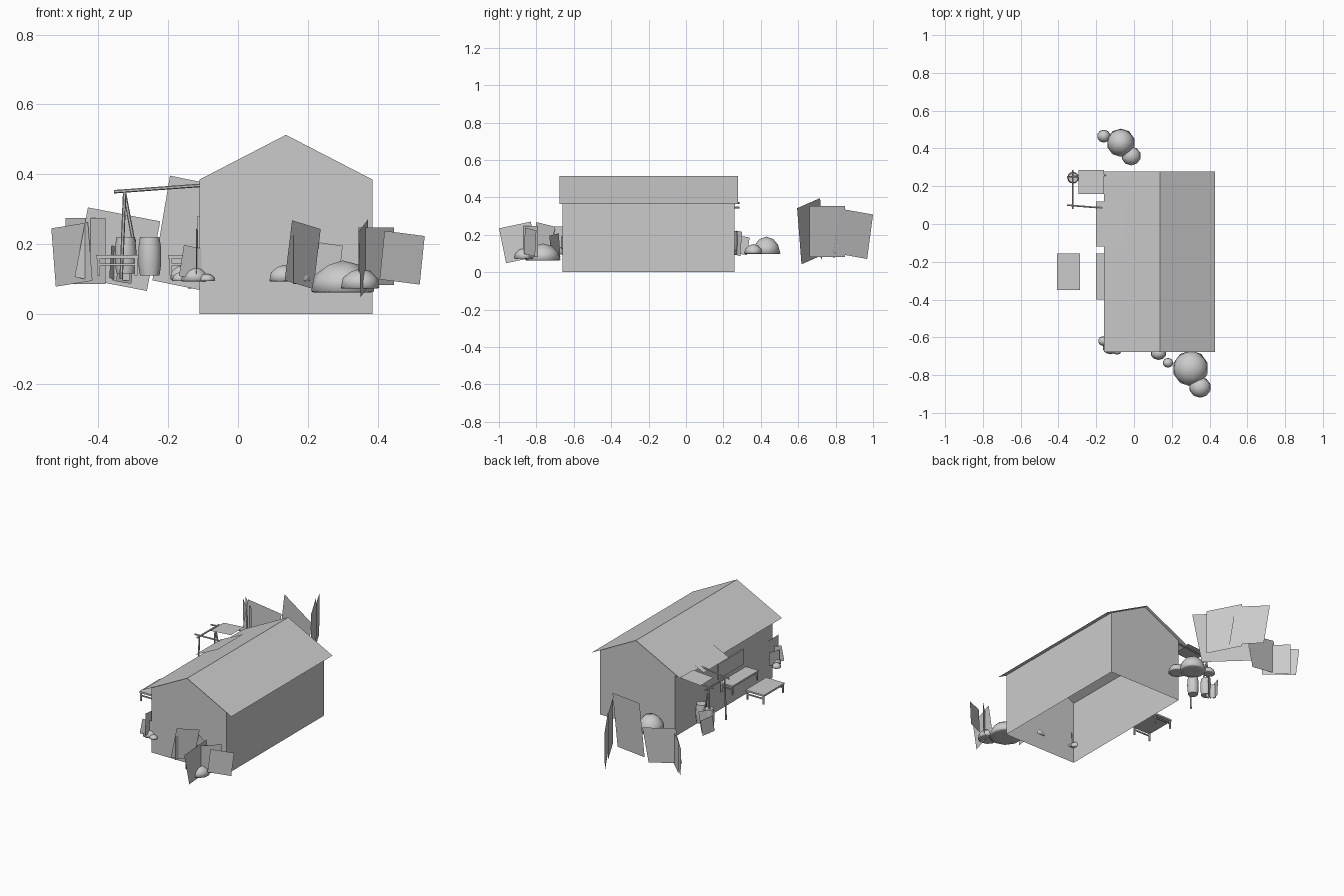
import bpy, bmesh, math
from mathutils import Vector


def mesh_obj(name, verts, faces):
    me = bpy.data.meshes.new(name)
    me.from_pydata([tuple(v) for v in verts], [], faces)
    ob = bpy.data.objects.new(name, me)
    bpy.context.collection.objects.link(ob)
    return ob


def bm_obj(name, bm, smooth=False):
    me = bpy.data.meshes.new(name)
    bm.to_mesh(me)
    bm.free()
    for p in me.polygons:
        p.use_smooth = smooth
    ob = bpy.data.objects.new(name, me)
    bpy.context.collection.objects.link(ob)
    return ob


def box(name, lo, hi):
    bm = bmesh.new()
    bmesh.ops.create_cube(bm, size=1)
    for v in bm.verts:
        v.co = Vector([l + (c + 0.5) * (h - l) for l, h, c in zip(lo, hi, v.co)])
    return bm_obj(name, bm)


def pole(name, a, b, r=0.005, sides=6):
    a, b = Vector(a), Vector(b)
    bm = bmesh.new()
    bmesh.ops.create_cone(bm, cap_ends=True, segments=sides, radius1=r, radius2=r, depth=(b - a).length)
    ob = bm_obj(name, bm)
    ob.location = (a + b) / 2
    ob.rotation_euler = (b - a).to_track_quat('Z', 'Y').to_euler()
    return ob


def card(name, p0, p1, h):
    """Upright foliage sheet hanging below its top edge p0-p1."""
    p0, p1 = Vector(p0), Vector(p1)
    u = (p1 - p0).normalized()
    down = (Vector((0, 0, -1)) - u * u.dot(Vector((0, 0, -1)))).normalized() * h
    return mesh_obj(name, [p0, p1, p1 + down, p0 + down], [(0, 1, 2, 3)])


def rock(name, x, y, z0, rx, ry, h):
    """Low-poly flat-bottomed boulder."""
    bm = bmesh.new()
    bmesh.ops.create_icosphere(bm, subdivisions=2, radius=1)
    for v in bm.verts:
        v.co = Vector((x + v.co.x * rx, y + v.co.y * ry, z0 + max(v.co.z, -0.04) * h))
    return bm_obj(name, bm, True)


def barrel(name, x, y, z0, h, r, n=12):
    prof = [(0.85, 0), (0.97, 0.25), (1, 0.5), (0.97, 0.75), (0.85, 1)]
    verts = [(x + r * k * math.cos(2 * math.pi * i / n), y + r * k * math.sin(2 * math.pi * i / n), z0 + t * h)
             for k, t in prof for i in range(n)]
    faces = [(j * n + i, j * n + (i + 1) % n, (j + 1) * n + (i + 1) % n, (j + 1) * n + i)
             for j in range(len(prof) - 1) for i in range(n)]
    faces += [tuple(reversed(range(n))), tuple(range(4 * n, 5 * n))]
    ob = mesh_obj(name, verts, faces)
    for p in ob.data.polygons:
        p.use_smooth = len(p.vertices) == 4
    return ob


def table(name, x0, x1, y0, y1, top, floor):
    box(name + "_top", (x0, y0, top - 0.01), (x1, y1, top))
    for i, x in enumerate((x0 + 0.003, x1 - 0.011)):
        for j, y in enumerate((y0 + 0.003, y1 - 0.011)):
            box(f"{name}_leg_{i}{j}", (x, y, floor), (x + 0.008, y + 0.008, top - 0.01))
    for j, y in enumerate((y0 + 0.004, y1 - 0.010)):
        box(f"{name}_rail_{j}", (x0 + 0.005, y, 0.138), (x1 - 0.005, y + 0.006, 0.145))


# House walls: open-bottomed shell with gables
xl, xr, xm, yf, yb = -0.11, 0.385, 0.1375, -0.66, 0.26
prof = [(xl, 0), (xl, 0.385), (xm, 0.513), (xr, 0.385), (xr, 0)]
mesh_obj("house_walls", [(x, y, z) for y in (yf, yb) for x, z in prof],
         [(0, 1, 2, 3, 4), (9, 8, 7, 6, 5), (0, 5, 6, 1), (3, 8, 9, 4)])

# Roof sheet
roof = [(-0.16, 0.364), (xm, 0.515), (0.43, 0.364)]
mesh_obj("roof", [(x, y, z) for y in (-0.677, 0.278) for x, z in roof], [(0, 1, 4, 3), (1, 2, 5, 4)])

# Side awning and window panel
mesh_obj("awning", [(-0.2, -0.12, 0.352), (-0.2, 0.12, 0.352), (-0.05, 0.12, 0.424), (-0.05, -0.12, 0.424)],
         [(0, 1, 2, 3)])
box("window_panel", (-0.116, -0.38, 0.19), (-0.11, -0.14, 0.28))

# Table and bench
table("table", -0.407, -0.285, -0.35, -0.155, 0.168, 0.11)
table("bench", -0.2, -0.115, -0.40, -0.155, 0.168, 0.11)

# Lean-to shelter
mesh_obj("shelter_cover", [(-0.295, 0.16, 0.364), (-0.295, 0.285, 0.364), (-0.16, 0.285, 0.374), (-0.16, 0.16, 0.374)],
         [(0, 1, 2, 3)])
for i, (y, y2) in enumerate(((0.1, 0.08), (0.25, 0.26))):
    pole(f"shelter_beam_{i}", (-0.355, y, 0.35), (-0.11, y2, 0.368))
    pole(f"shelter_post_{i}", (-0.325, y, 0.345), (-0.335, y, 0.1))
pole("shelter_cross_beam", (-0.325, 0.08, 0.345), (-0.325, 0.285, 0.345))
pole("shelter_brace", (-0.325, 0.25, 0.345), (-0.3, 0.25, 0.21))

# Barrels
barrel("barrel_a", -0.253, 0.215, 0.11, 0.11, 0.033)
barrel("barrel_b", -0.322, 0.245, 0.115, 0.105, 0.031)

# Rocks: x, y, base, radii, height
rocks = [(0.30, -0.765, 0.065, 0.095, 0.095, 0.088), (0.35, -0.865, 0.075, 0.058, 0.055, 0.055),
         (0.13, -0.685, 0.095, 0.042, 0.035, 0.045), (0.18, -0.735, 0.095, 0.028, 0.026, 0.03),
         (-0.125, -0.655, 0.095, 0.04, 0.035, 0.04), (-0.165, -0.62, 0.095, 0.025, 0.025, 0.025),
         (-0.09, -0.67, 0.095, 0.025, 0.022, 0.02),
         (-0.07, 0.43, 0.1, 0.075, 0.075, 0.09), (-0.16, 0.465, 0.1, 0.036, 0.034, 0.04),
         (-0.015, 0.36, 0.1, 0.052, 0.05, 0.05)]
for i, r in enumerate(rocks):
    rock(f"rock_{i}", *r)

# Foliage sheets: top edge ends and drop
bushes = {
    "rear_bush": [((0.07, 0.594, 0.342), (-0.195, 0.717, 0.396), 0.305),
                  ((0.02, 0.66, 0.353), (-0.08, 0.85, 0.353), 0.273),
                  ((-0.057, 0.82, 0.34), (-0.16, 1.0, 0.308), 0.24)],
    "rear_left_bush": [((-0.43, 0.71, 0.305), (-0.223, 0.73, 0.265), 0.203),
                       ((-0.495, 0.78, 0.275), (-0.38, 0.67, 0.275), 0.19),
                       ((-0.535, 0.81, 0.245), (-0.43, 0.70, 0.262), 0.168)],
    "front_bush": [((0.345, -1.0, 0.234), (0.372, -0.83, 0.27), 0.19),
                   ((0.345, -0.89, 0.247), (0.447, -0.79, 0.247), 0.165),
                   ((0.42, -0.86, 0.238), (0.535, -0.80, 0.223), 0.14)],
    "wall_bush": [((0.155, -0.80, 0.268), (0.237, -0.70, 0.243), 0.175),
                  ((0.157, -0.82, 0.225), (0.175, -0.70, 0.225), 0.14),
                  ((0.21, -0.68, 0.208), (0.30, -0.73, 0.195), 0.13)],
    "corner_bush": [((-0.155, -0.68, 0.197), (-0.08, -0.65, 0.183), 0.09),
                    ((-0.12, -0.70, 0.245), (-0.115, -0.61, 0.24), 0.13),
                    ((-0.155, -0.66, 0.18), (-0.13, -0.60, 0.18), 0.08)],
    "barrel_bush": [((-0.363, 0.27, 0.197), (-0.333, 0.34, 0.185), 0.095),
                    ((-0.335, 0.27, 0.222), (-0.292, 0.30, 0.215), 0.13),
                    ((-0.36, 0.29, 0.18), (-0.31, 0.26, 0.18), 0.085)],
}
for name, cards in bushes.items():
    for i, (p0, p1, h) in enumerate(cards):
        card(f"{name}_leaf_{i}", p0, p1, h)
